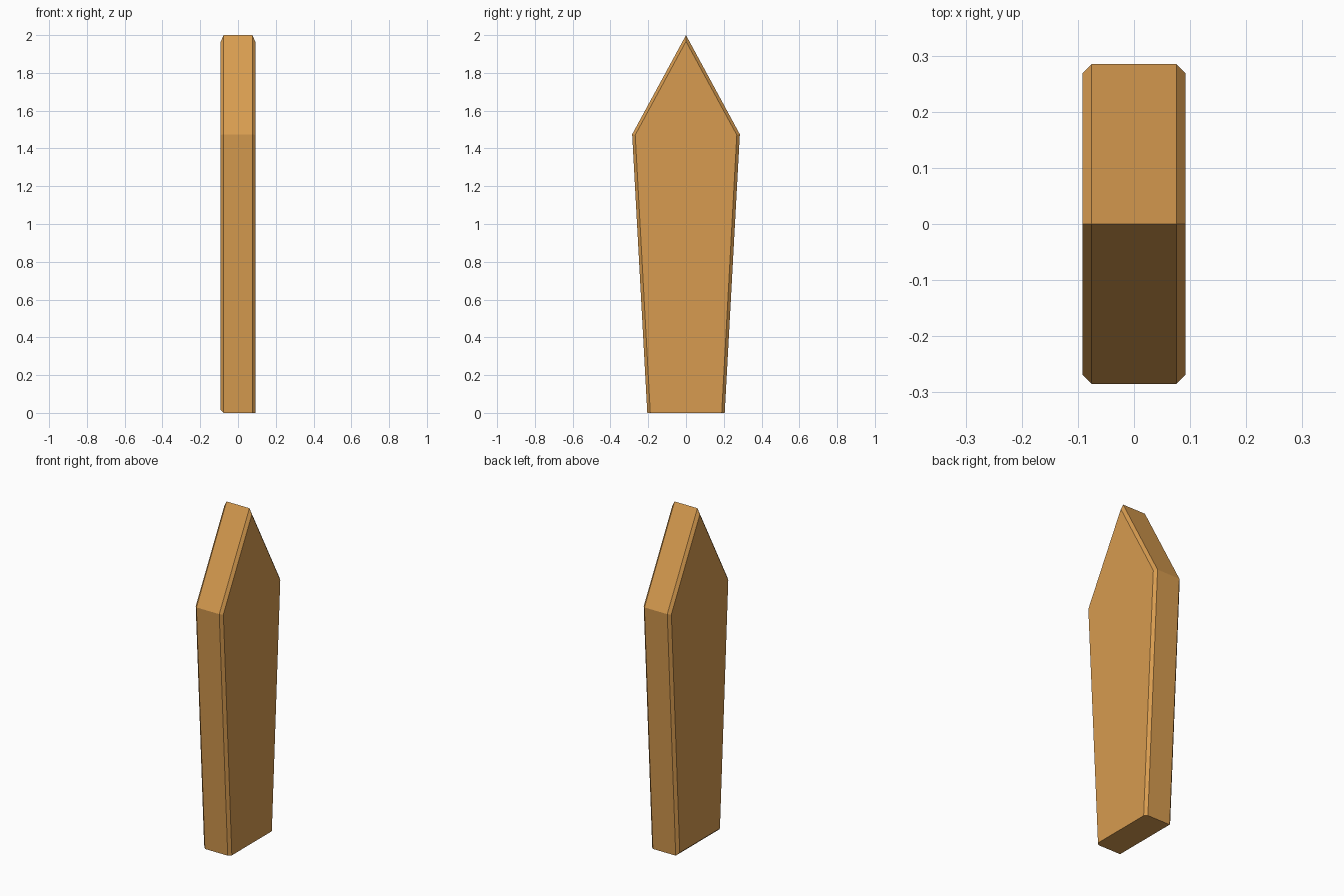
import bpy, bmesh

if "Cube" in bpy.data.objects:
    bpy.data.objects.remove(bpy.data.objects["Cube"])

HALF = 0.0915    # half thickness along x
BEVEL = 0.016    # chamfer width

# Pointed plank outline in the y-z plane
profile = [(-0.205, 0), (0.205, 0), (0.285, 1.475), (0, 2.0), (-0.285, 1.475)]

bm = bmesh.new()
base = bm.faces.new([bm.verts.new((-HALF, y, z)) for y, z in profile])
ext = bmesh.ops.extrude_face_region(bm, geom=[base], use_keep_orig=True)
top_verts = [g for g in ext["geom"] if isinstance(g, bmesh.types.BMVert)]
bmesh.ops.translate(bm, verts=top_verts, vec=(2 * HALF, 0, 0))
bmesh.ops.recalc_face_normals(bm, faces=bm.faces[:])

# Chamfer both broad-face rims, leaving the bottom edge of the +x face sharp
def is_rim(e):
    a, b = (v.co for v in e.verts)
    sharp_bottom = a.x > 0 and max(a.z, b.z) < 0.01
    return abs(a.x - b.x) < 1e-5 and not sharp_bottom

bmesh.ops.bevel(bm, geom=[e for e in bm.edges if is_rim(e)], offset=BEVEL,
                offset_type='OFFSET', segments=1, profile=0.5, affect='EDGES')
bmesh.ops.recalc_face_normals(bm, faces=bm.faces[:])

mesh = bpy.data.meshes.new("fence_plank")
bm.to_mesh(mesh)
bm.free()
plank = bpy.data.objects.new("fence_plank", mesh)
bpy.context.collection.objects.link(plank)

# Warm wood colour
wood = bpy.data.materials.new("wood")
wood.diffuse_color = (0.68, 0.33, 0.08, 1)
wood.use_nodes = True
wood.node_tree.nodes["Principled BSDF"].inputs["Base Color"].default_value = wood.diffuse_color
mesh.materials.append(wood)
